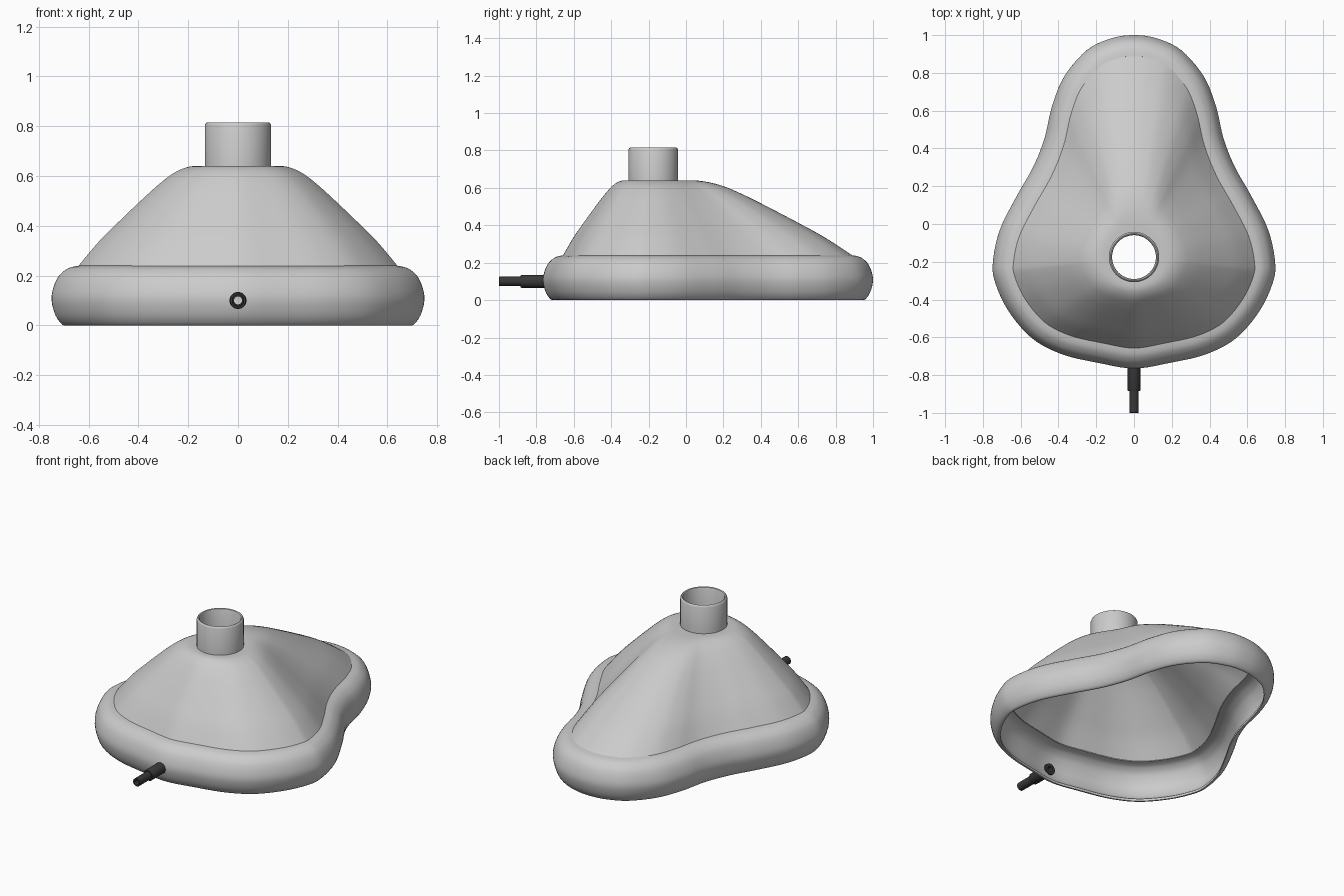
import bpy, bmesh, math
from mathutils import Vector, Matrix

if "Cube" in bpy.data.objects:
    bpy.data.objects.remove(bpy.data.objects["Cube"])

NECK = Vector((0, -0.175, 0))
HALF = [(0, -.765), (.19, -.735), (.38, -.69), (.54, -.605), (.665, -.46), (.735, -.31),
        (.747, -.2), (.71, -.03), (.62, .15), (.535, .3), (.475, .45), (.435, .62),
        (.37, .78), (.25, .92), (.12, .983), (0, 1.0)]


def catmull(p, u, closed):
    """Point on a Catmull-Rom curve through p at parameter u (in segments)."""
    n = len(p)
    i = int(u) if closed else min(int(u), n - 2)
    f = u - i
    pick = (lambda k: p[k % n]) if closed else (lambda k: p[max(0, min(n - 1, k))])
    a, b, c, d = (Vector(pick(k)) for k in (i - 1, i, i + 1, i + 2))
    return .5 * (2 * b + (c - a) * f + (2 * a - 5 * b + 4 * c - d) * f ** 2
                 + (3 * b - a - 3 * c + d) * f ** 3)


def loft(name, rings, closed=False):
    """Skin a list of equal-length rings; closed joins the last ring to the first."""
    bm = bmesh.new()
    vs = [[bm.verts.new(co) for co in r] for r in rings]
    n = len(rings[0])
    for k in range(len(rings) if closed else len(rings) - 1):
        lo, hi = vs[k], vs[(k + 1) % len(rings)]
        for j in range(n):
            bm.faces.new((lo[j], lo[(j + 1) % n], hi[(j + 1) % n], hi[j]))
    if closed:
        bmesh.ops.recalc_face_normals(bm, faces=bm.faces)
    me = bpy.data.meshes.new(name)
    bm.to_mesh(me)
    bm.free()
    ob = bpy.data.objects.new(name, me)
    bpy.context.collection.objects.link(ob)
    return ob


def lathe(name, profile, matrix, closed=True, seg=48):
    """Revolve (radius, height) pairs around the axis given by matrix."""
    rings = [[matrix @ Vector((r * math.cos(a), r * math.sin(a), h))
              for a in (2 * math.pi * j / seg for j in range(seg))] for r, h in profile]
    return loft(name, rings, closed)


def finish(ob, thickness=0):
    bpy.context.view_layer.objects.active = ob
    ob.select_set(True)
    if thickness:
        m = ob.modifiers.new("wall", 'SOLIDIFY')
        m.thickness, m.offset = thickness, -1
        bpy.ops.object.modifier_apply(modifier=m.name)
    bpy.ops.object.shade_smooth_by_angle(angle=math.radians(40))
    ob.select_set(False)


# pear-shaped outline, mirrored and smoothed, with outward normals
ctrl = HALF + [(-x, y) for x, y in HALF[-2:0:-1]]
count = len(ctrl) * 5
outline = [catmull(ctrl, i / 5, True) for i in range(count)]
normals = []
for i in range(count):
    t = (outline[(i + 2) % count] - outline[i - 2]).normalized()
    normals.append(Vector((t.y, -t.x)))


def offset_ring(inset, z):
    return [Vector((*(p - n * inset), z)) for p, n in zip(outline, normals)]


# rounded cushion rim
rim_profile = [(.058, 0), (.042, .004), (.016, .04), (0, .1), (.007, .15), (.027, .195),
               (.055, .222), (.08, .234), (.112, .24)]
cushion = loft("cushion_rim", [offset_ring(*catmull(rim_profile, k / 3, False))
                               for k in range(3 * (len(rim_profile) - 1) + 1)])
finish(cushion, .015)

# dome sweeping from the rim to the neck
dome_profile = [(0, 0), (.16, .245), (.32, .45), (.5, .67), (.63, .82), (.75, .935),
                (.87, .995), (1, 1)]
base = offset_ring(.105, .235)
rings = []
for k in range(4 * (len(dome_profile) - 1) + 1):
    t, f = catmull(dome_profile, k / 4, False)
    ring = []
    for b in base:
        d = Vector((b.x, b.y, 0)) - NECK
        top = NECK + d.normalized() * .125
        p = Vector((b.x, b.y, 0)).lerp(top, t)
        ring.append((p.x, p.y, .235 + .405 * f))
    rings.append(ring)
finish(loft("dome_shell", rings), .015)

# tubular neck
finish(lathe("neck_tube", [(.133, .62), (.133, .803), (.129, .812), (.125, .815), (.119, .812),
                           (.116, .805), (.116, .62)], Matrix.Translation(NECK)))

# inflation valve running through the front wall
axis = Matrix.Translation((0, 0, .1)) @ Matrix.Rotation(math.radians(90), 4, 'X')
valve = lathe("inflation_valve", [(.034, .735), (.034, .88), (.031, .885), (.025, .885),
                                  (.025, .997), (.022, 1.0), (.016, 1.0), (.016, .735)], axis, seg=32)
finish(valve)
mat = bpy.data.materials.new("dark_rubber")
mat.diffuse_color = (.04, .04, .04, 1)
mat.use_nodes = True
mat.node_tree.nodes["Principled BSDF"].inputs["Base Color"].default_value = mat.diffuse_color
valve.data.materials.append(mat)

# valve hole in the cushion
bpy.ops.mesh.primitive_cylinder_add(radius=.025, depth=.2, location=(0, -.75, .1),
                                    rotation=(math.radians(90), 0, 0))
cutter = bpy.context.object
cutter.hide_render = True
cut = cushion.modifiers.new("valve_hole", 'BOOLEAN')
cut.operation, cut.object = 'DIFFERENCE', cutter
bpy.context.view_layer.objects.active = cushion
bpy.ops.object.modifier_apply(modifier=cut.name)
bpy.data.objects.remove(cutter)
